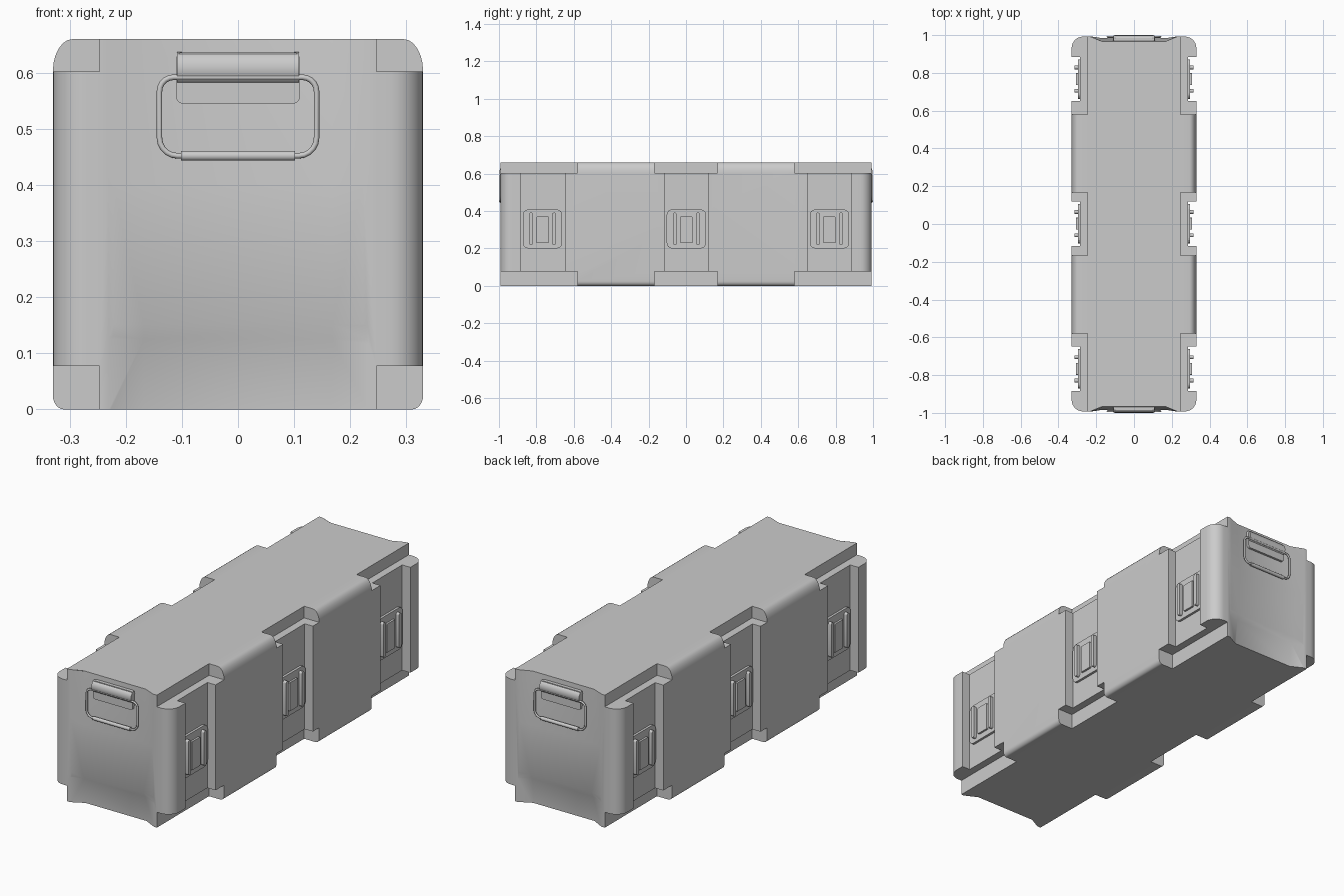
import bpy, bmesh, math

if "Cube" in bpy.data.objects:
    bpy.data.objects.remove(bpy.data.objects["Cube"])

END = 0.992          # half length of the shell
HALF = 0.33          # half width
TOP = 0.66


def make(name, bm):
    bmesh.ops.recalc_face_normals(bm, faces=bm.faces)
    me = bpy.data.meshes.new(name)
    bm.to_mesh(me)
    bm.free()
    ob = bpy.data.objects.new(name, me)
    bpy.context.collection.objects.link(ob)
    return ob


def loft(name, loops):
    bm = bmesh.new()
    rings = [[bm.verts.new(p) for p in lp] for lp in loops]
    n = len(rings[0])
    for a, b in zip(rings, rings[1:]):
        for i in range(n):
            bm.faces.new((a[i], a[(i + 1) % n], b[(i + 1) % n], b[i]))
    bm.faces.new(rings[0])
    bm.faces.new(rings[-1])
    return make(name, bm)


def rounded(u0, u1, v0, v1, r_low, r_high, n=6):
    """Rounded rectangle with separate lower and upper corner radii (ru, rv)."""
    pts = []
    for k, (su, sv, r) in enumerate(((1, 1, r_high), (-1, 1, r_high), (-1, -1, r_low), (1, -1, r_low))):
        cu = u1 - r[0] if su > 0 else u0 + r[0]
        cv = v1 - r[1] if sv > 0 else v0 + r[1]
        for i in range(n + 1):
            a = math.pi / 2 * (k + i / n)
            pts.append((cu + r[0] * math.cos(a), cv + r[1] * math.sin(a)))
    return pts


def prism_x(name, pts, x0, x1):
    return loft(name, [[(x, u, v) for u, v in pts] for x in (x0, x1)])


def prism_y(name, pts, y0, y1):
    return loft(name, [[(u, y, v) for u, v in pts] for y in (y0, y1)])


def boxes(name, ranges):
    bm = bmesh.new()
    for lo, hi in ranges:
        vs = bmesh.ops.create_cube(bm, size=1)["verts"]
        for v in vs:
            v.co = [(lo[i] + hi[i]) / 2 + v.co[i] * (hi[i] - lo[i]) for i in range(3)]
    return make(name, bm)


def smooth(ob, angle=30):
    bpy.ops.object.select_all(action='DESELECT')
    ob.select_set(True)
    bpy.context.view_layer.objects.active = ob
    bpy.ops.object.shade_smooth_by_angle(angle=math.radians(angle))


def boolean(ob, cutter, op='DIFFERENCE'):
    mod = ob.modifiers.new("cut", 'BOOLEAN')
    mod.operation, mod.object, mod.solver = op, cutter, 'EXACT'
    bpy.context.view_layer.objects.active = ob
    bpy.ops.object.modifier_apply(modifier=mod.name)
    bpy.data.objects.remove(cutter)


# Shell: cross-section along y, with rounded vertical corners
shell = prism_y("crate_shell", rounded(-HALF, HALF, 0, TOP, (0.02, 0.025), (0.035, 0.058)), -1.1, 1.1)
plan = rounded(-HALF, HALF, -END, END, (0.06, 0.06), (0.06, 0.06), 8)
boolean(shell, loft("plan_cutter", [[(u, v, z) for u, v in plan] for z in (-0.1, 0.8)]), 'INTERSECT')

# Stepped corners along the top and bottom edges
steps = []
for y0, y1 in ((-1.2, -0.581), (-0.168, 0.168), (0.581, 1.2)):
    for x0, x1 in ((-0.5, -0.247), (0.247, 0.5)):
        for z0, z1 in ((-0.2, 0.077), (0.602, 0.9)):
            steps.append(((x0, y0, z0), (x1, y1, z1)))
boolean(shell, boxes("step_cutter", steps))

# Latch channels down the sides
channels = []
for y0, y1 in ((-0.885, -0.648), (-0.116, 0.118), (0.65, 0.885)):
    for x0, x1 in ((-0.5, -0.285), (0.285, 0.5)):
        channels.append(((x0, y0, -0.3), (x1, y1, 1)))
boolean(shell, boxes("channel_cutter", channels))

# Shallow tapered recess in each end
for s in (-1, 1):
    levels = []
    for z, d in ((-0.02, 0.034), (0.125, 0.022), (0.152, 0.008), (0.40, 0.008), (0.68, 0.026)):
        shape = ((-0.236, 1.1), (-0.236, END + 0.002), (-0.168, END - d),
                 (0.168, END - d), (0.236, END + 0.002), (0.236, 1.1))
        levels.append([(x, s * y, z) for x, y in shape])
    boolean(shell, loft("recess_cutter", levels))
smooth(shell)

# Latches: plate, raised centre block and two upright bars
for s in (-1, 1):
    for yc in (-0.767, 0.002, 0.767):
        r = (0.028, 0.028)
        prism_x("latch_plate", rounded(yc - 0.105, yc + 0.105, 0.2, 0.408, r, r, 4), s * 0.28, s * 0.297)
        prism_x("latch_block", rounded(yc - 0.032, yc + 0.032, 0.228, 0.37, (0.002, 0.002), (0.002, 0.002), 1),
                s * 0.29, s * 0.307)
        for side in (-1, 1):
            c = yc + side * 0.062
            r = (0.01, 0.01)
            bar = prism_x("latch_bar", rounded(c - 0.01, c + 0.01, 0.218, 0.392, r, r, 4), s * 0.29, s * 0.314)
            smooth(bar)

# Carry handles on both ends
for s in (-1, 1):
    r = (0.012, 0.012)
    prism_y("handle_bracket", rounded(-0.11, 0.11, 0.545, 0.637, r, r, 4), s * 0.96, s * 0.986)
    barrel = [(s * (0.976 + 0.022 * math.cos(a)), 0.608 + 0.029 * math.sin(a))
              for a in [math.tau * i / 20 for i in range(20)]]
    smooth(prism_x("handle_barrel", barrel, -0.109, 0.109))

    # Wire loop
    cu = bpy.data.curves.new("handle_loop", 'CURVE')
    cu.dimensions = '3D'
    cu.bevel_depth, cu.bevel_resolution = 0.005, 2
    pts = rounded(-0.14, 0.14, 0.452, 0.592, (0.032, 0.032), (0.025, 0.025), 5)
    sp = cu.splines.new('POLY')
    sp.points.add(len(pts) - 1)
    for p, (u, v) in zip(sp.points, pts):
        p.co = (u, s * 0.991, v, 1)
    sp.use_cyclic_u = True
    loop = bpy.data.objects.new("handle_loop", cu)
    bpy.context.collection.objects.link(loop)
    bpy.ops.object.select_all(action='DESELECT')
    loop.select_set(True)
    bpy.context.view_layer.objects.active = loop
    bpy.ops.object.convert(target='MESH')

    # Grip sleeve
    grip = [(s * 0.991 + 0.009 * math.cos(a), 0.452 + 0.009 * math.sin(a))
            for a in [math.tau * i / 14 for i in range(14)]]
    smooth(prism_x("handle_grip", grip, -0.102, 0.102))
